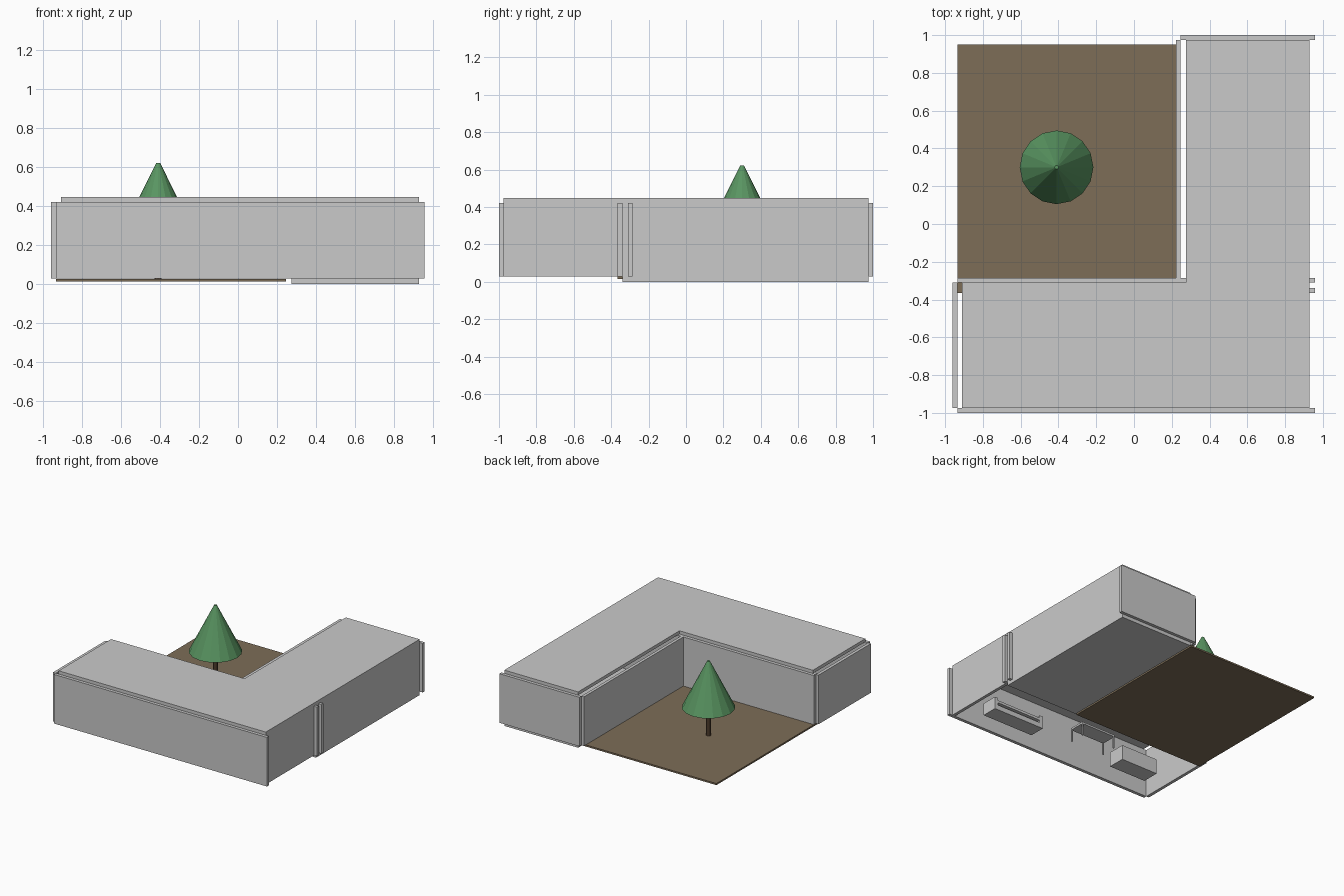
import bpy, bmesh, math

if "Cube" in bpy.data.objects:
    bpy.data.objects.remove(bpy.data.objects["Cube"])


def material(name, rgb):
    m = bpy.data.materials.new(name)
    m.diffuse_color = (*rgb, 1)
    m.use_nodes = True
    m.node_tree.nodes["Principled BSDF"].inputs["Base Color"].default_value = m.diffuse_color
    return m


GREY = material("light grey", (0.59, 0.59, 0.59))
EARTH = material("earth brown", (0.205, 0.153, 0.095))
BARK = material("bark brown", (0.12, 0.07, 0.04))
LEAF = material("leaf green", (0.10, 0.30, 0.12))


def finish(bm, name, mat):
    bmesh.ops.recalc_face_normals(bm, faces=bm.faces)
    me = bpy.data.meshes.new(name)
    bm.to_mesh(me)
    bm.free()
    me.materials.append(mat)
    ob = bpy.data.objects.new(name, me)
    bpy.context.collection.objects.link(ob)
    return ob


def boxes(name, mat, *ranges):
    """One object made of boxes given as (x0, x1, y0, y1, z0, z1)."""
    bm = bmesh.new()
    for x0, x1, y0, y1, z0, z1 in ranges:
        vs = bmesh.ops.create_cube(bm, size=1)["verts"]
        for v in vs:
            v.co = ((x0 + x1) / 2 + v.co.x * (x1 - x0),
                    (y0 + y1) / 2 + v.co.y * (y1 - y0),
                    (z0 + z1) / 2 + v.co.z * (z1 - z0))
    return finish(bm, name, mat)


def cone(name, mat, x, y, z0, z1, r0, r1, sides):
    bm = bmesh.new()
    bmesh.ops.create_cone(bm, cap_ends=True, segments=sides,
                          radius1=r0, radius2=r1, depth=z1 - z0)
    bmesh.ops.translate(bm, verts=bm.verts, vec=(x, y, (z0 + z1) / 2))
    return finish(bm, name, mat)


# L-shaped roof slab
bm = bmesh.new()
outline = [(-0.91, -0.975), (0.93, -0.975), (0.93, 0.975),
           (0.275, 0.975), (0.275, -0.31), (-0.91, -0.31)]
face = bm.faces.new([bm.verts.new((x, y, 0.422)) for x, y in outline])
top = bmesh.ops.extrude_face_region(bm, geom=[face])["geom"]
bmesh.ops.translate(bm, vec=(0, 0, 0.026),
                    verts=[g for g in top if isinstance(g, bmesh.types.BMVert)])
finish(bm, "roof", GREY)

# Floor of the side wing
boxes("wing_floor", GREY, (0.275, 0.93, -0.34, 0.975, 0, 0.028))

# Walls, all standing at the same height
for name, x0, x1, y0, y1 in [
        ("front_wall", -0.935, 0.957, -1.0, -0.974),
        ("left_wall", -0.96, -0.935, -0.974, -0.31),
        ("courtyard_back_wall", -0.935, 0.275, -0.31, -0.285),
        ("courtyard_side_wall", 0.223, 0.247, -0.285, 0.975),
        ("back_wall", 0.247, 0.957, 0.975, 1.0),
        ("right_front_wall", 0.905, 0.93, -0.974, -0.365),
        ("right_back_wall", 0.905, 0.93, -0.34, 0.975),
        ("partition_front", 0.275, 0.957, -0.365, -0.34),
        ("partition_back", 0.275, 0.957, -0.31, -0.285)]:
    boxes(name, GREY, (x0, x1, y0, y1, 0.028, 0.422))

# Courtyard ground
boxes("courtyard_ground", EARTH, (-0.935, 0.247, -0.365, 0.95, 0.014, 0.027))

# Tree
cone("tree_trunk", BARK, -0.41, 0.30, 0.02, 0.27, 0.018, 0.016, 8)
cone("tree_crown", LEAF, -0.41, 0.30, 0.25, 0.623, 0.195, 0.01, 16)

# Furniture in the front room
boxes("shelf_unit", GREY,
      (0.29, 0.75, -0.83, -0.70, 0.03, 0.07),
      (0.29, 0.75, -0.83, -0.81, 0.07, 0.13),
      (0.29, 0.32, -0.81, -0.70, 0.07, 0.13),
      (0.72, 0.75, -0.81, -0.70, 0.07, 0.13),
      (0.32, 0.72, -0.81, -0.70, 0.09, 0.11))
boxes("table_top", GREY, (-0.30, 0.01, -0.71, -0.58, 0.125, 0.14))
boxes("table_legs", GREY, *[(x, x + 0.01, y, y + 0.01, 0.03, 0.125)
                            for x in (-0.30, 0.0) for y in (-0.71, -0.59)])
boxes("cabinet", GREY, (-0.78, -0.45, -0.81, -0.67, 0.03, 0.15))
